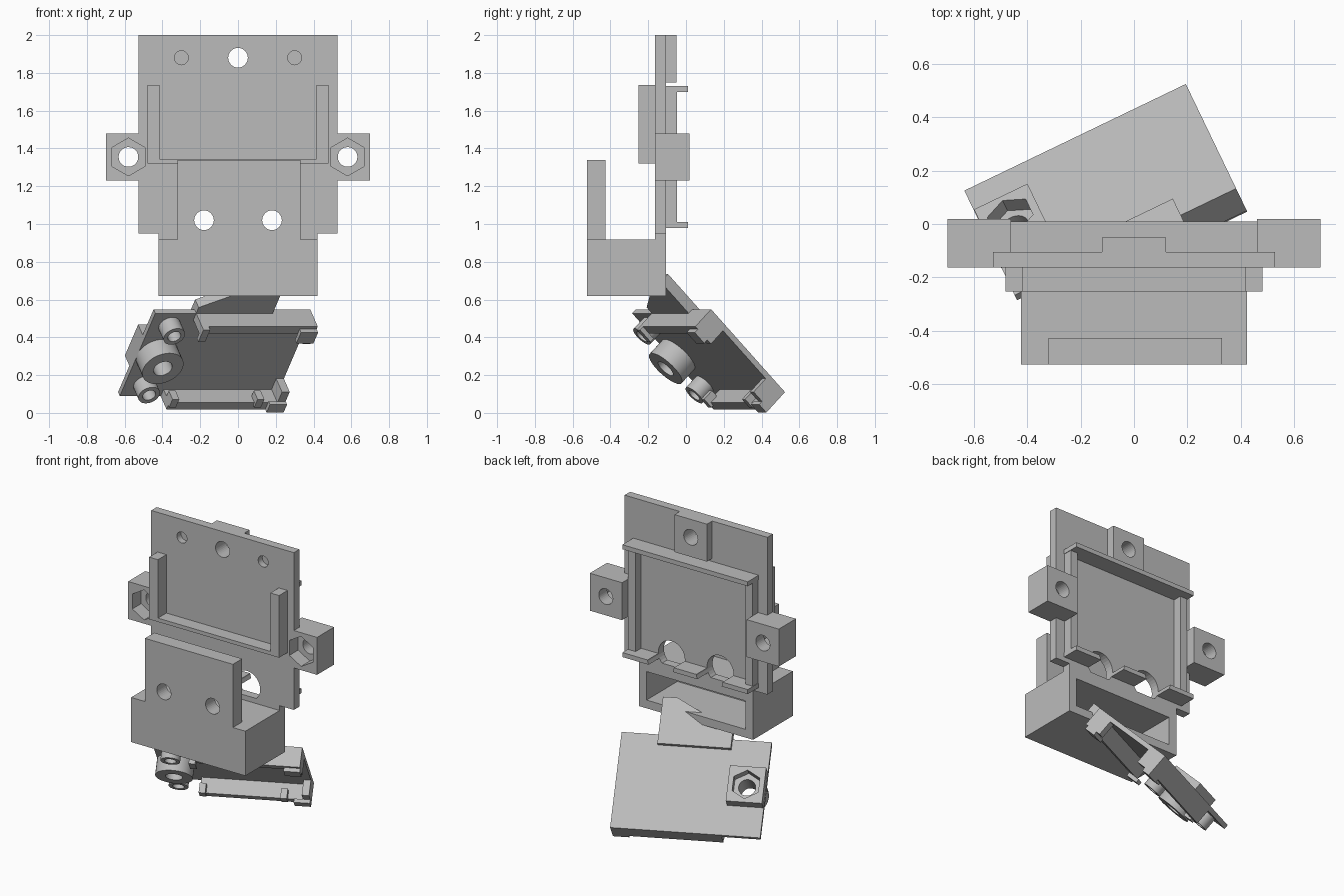
import bpy, bmesh, math
from mathutils import Matrix, Vector

if "Cube" in bpy.data.objects:
    bpy.data.objects.remove(bpy.data.objects["Cube"], do_unlink=True)

GREY = (0.5, 0.5, 0.5, 1)
grey = bpy.data.materials.new("light_grey")
grey.use_nodes = True
grey.diffuse_color = GREY
grey.node_tree.nodes["Principled BSDF"].inputs["Base Color"].default_value = GREY

WORLD = Matrix.Identity(4)
ALONG_Y = Matrix.Rotation(math.pi / 2, 4, "X")   # turns local z onto -y


def finish(name, bm, frame):
    bmesh.ops.recalc_face_normals(bm, faces=bm.faces)
    mesh = bpy.data.meshes.new(name)
    bm.to_mesh(mesh)
    bm.free()
    mesh.materials.append(grey)
    ob = bpy.data.objects.new(name, mesh)
    ob.matrix_world = frame
    bpy.context.scene.collection.objects.link(ob)
    return ob


def box(name, x, y, z, frame=WORLD):
    bm = bmesh.new()
    bmesh.ops.create_cube(bm, size=1)
    for v in bm.verts:
        v.co = [r[0] + (c + 0.5) * (r[1] - r[0]) for c, r in zip(v.co, (x, y, z))]
    return finish(name, bm, frame)


def prism(name, points, low, high, frame):
    bm = bmesh.new()
    face = bm.faces.new([bm.verts.new((a, b, low)) for a, b in points])
    out = bmesh.ops.extrude_face_region(bm, geom=[face])
    moved = [g for g in out["geom"] if isinstance(g, bmesh.types.BMVert)]
    bmesh.ops.translate(bm, verts=moved, vec=(0, 0, high - low))
    return finish(name, bm, frame)


def rod(name, centre, radius, low, high, frame, sides=32, turn=0):
    ring = [2 * math.pi * i / sides + turn for i in range(sides)]
    points = [(centre[0] + radius * math.cos(a), centre[1] + radius * math.sin(a)) for a in ring]
    return prism(name, points, low, high, frame)


def y_rod(x, z, radius, y0, y1, sides=32, turn=0):
    return rod("cutter", (x, z), radius, -y1, -y0, ALONG_Y, sides, turn)


def cut(ob, *cutters):
    for c in cutters:
        c.hide_render = True
        mod = ob.modifiers.new("cut", "BOOLEAN")
        mod.operation, mod.solver, mod.object = "DIFFERENCE", "EXACT", c
    bpy.context.view_layer.update()
    graph = bpy.context.evaluated_depsgraph_get()
    mesh = bpy.data.meshes.new_from_object(ob.evaluated_get(graph))
    ob.modifiers.clear()
    ob.data = mesh
    for c in cutters:
        bpy.data.objects.remove(c, do_unlink=True)
    return ob


def smooth(ob):
    bpy.ops.object.select_all(action="DESELECT")
    ob.select_set(True)
    bpy.context.view_layer.objects.active = ob
    bpy.ops.object.shade_smooth_by_angle()


HOLE = 0.052
SIDES = (("left", 1), ("right", -1))


def span(s, a, b):
    return sorted((s * a, s * b))


def ear_cutters(s):
    return [y_rod(s * 0.58, 1.355, HOLE, -0.3, 0.1),
            y_rod(s * 0.58, 1.355, 0.1, -0.3, -0.07, 6, math.pi / 2)]


def wide_cutters():
    return [y_rod(s * 0.18, 1.02, 0.098, -0.3, 0.1) for _, s in SIDES]


# Upright plate with its upper block and side ears
plate = box("back_plate", (-0.527, 0.527), (-0.163, -0.105), (0.95, 2))
cut(plate, y_rod(0, 1.88, HOLE, -0.3, 0), *wide_cutters(),
    *[y_rod(s * 0.3, 1.88, 0.037, -0.3, -0.12) for _, s in SIDES],
    *ear_cutters(1), *ear_cutters(-1))
block = box("upper_block", (-0.12, 0.12), (-0.105, -0.05), (1.75, 2))
cut(block, y_rod(0, 1.88, HOLE, -0.3, 0.1))
for side, s in SIDES:
    ear = box(side + "_ear", span(s, 0.46, 0.698), (-0.163, 0.018), (1.23, 1.48))
    cut(ear, *ear_cutters(s))

# Front rails and shelf
for side, s in SIDES:
    box(side + "_front_rail", span(s, 0.415, 0.48), (-0.252, -0.163), (1.32, 1.735))
box("front_shelf", (-0.48, 0.48), (-0.252, -0.163), (1.32, 1.345))

# Rear tray frame
for side, s in SIDES:
    box(side + "_tray_wall", span(s, 0.405, 0.46), (-0.105, -0.047), (0.98, 1.73))
box("tray_top_lip", (-0.463, 0.463), (-0.105, 0.01), (1.7, 1.73))
cut(box("tray_bottom_lip", (-0.463, 0.463), (-0.105, 0.01), (0.98, 1.01)), *wide_cutters())

# Lower box, open at the rear, with its front flange
lower = box("lower_box", (-0.422, 0.422), (-0.525, -0.105), (0.62, 0.918))
cut(lower, box("cutter", (-0.365, 0.365), (-0.43, 0), (0.675, 0.865)))
box("plate_foot", (-0.422, 0.422), (-0.163, -0.105), (0.91, 0.952))
flange = box("front_flange", (-0.32, 0.33), (-0.525, -0.427), (0.918, 1.34))
cut(flange, *[y_rod(s * 0.18, 1.02, HOLE, -0.7, -0.3) for _, s in SIDES])

# Frame of the tilted cover: along its width, up its slope, out of its inner side
yaw, tilt = math.radians(25.7), math.radians(45.3)
along = Vector((math.cos(yaw), math.sin(yaw), 0))
level = Vector((math.sin(yaw), -math.cos(yaw), 0))
slope = level * math.cos(tilt) + Vector((0, 0, math.sin(tilt)))
inner = along.cross(slope)
TILT = Matrix((along, slope, inner)).transposed().to_4x4()
TILT.translation = (-0.635, 0.125, 0.11)
W, H, D = 0.92, 0.617, 0.13
MID = (0.113, H / 2)

# Cover sheet and raised walls
sheet = box("cover_sheet", (0, W), (0, H), (0, 0.03), TILT)
cut(sheet, rod("cutter", MID, HOLE, -0.1, 0.1, TILT))
box("cover_bottom_wall", (0.24, W), (0, 0.05), (0.02, D), TILT)
box("cover_top_wall", (0.24, W), (H - 0.05, H), (0.02, D), TILT)
box("cover_lower_corner", (W - 0.045, W), (0.05, 0.13), (0.02, D), TILT)
box("cover_upper_corner", (W - 0.045, W), (H - 0.13, H - 0.05), (0.02, D), TILT)

# Retaining clips
for i, (a, b) in enumerate(((0.24, 0.28), (0.74, 0.78))):
    box(f"lower_clip_{i}", (a, b), (0.03, 0.09), (0.08, D + 0.015), TILT)
box("lower_corner_clip", (0.82, W), (0, 0.06), (D, D + 0.024), TILT)
box("upper_left_clip", (0.24, 0.28), (H - 0.09, H), (D, D + 0.025), TILT)
box("upper_right_clip", (0.82, W), (H - 0.1, H - 0.02), (D, D + 0.025), TILT)

# Round bosses
for name, v, r, bore, top in (("main_boss", MID[1], 0.115, HOLE, 0.135),
                              ("lower_boss", 0.09, 0.06, 0.036, 0.115),
                              ("upper_boss", H - 0.09, 0.06, 0.036, 0.115)):
    boss = rod(name, (MID[0], v), r, 0.03, top, TILT)
    smooth(cut(boss, rod("cutter", (MID[0], v), bore, 0, 0.3, TILT)))

# Nut holder on the outer side
nut = box("nut_holder", (0.002, 0.224), (MID[1] - 0.115, MID[1] + 0.115), (-0.08, 0), TILT)
cut(nut, rod("cutter", MID, HOLE, -0.2, 0.1, TILT),
    rod("cutter", MID, 0.092, -0.2, -0.02, TILT, 6, math.pi / 2))

# Sloped tongue
prism("cover_tongue", [(0.24, 0.55), (0.69, 0.55), (0.69, 0.85), (0.6, 0.85), (0.24, 0.66)],
      -0.03, 0.03, TILT)
